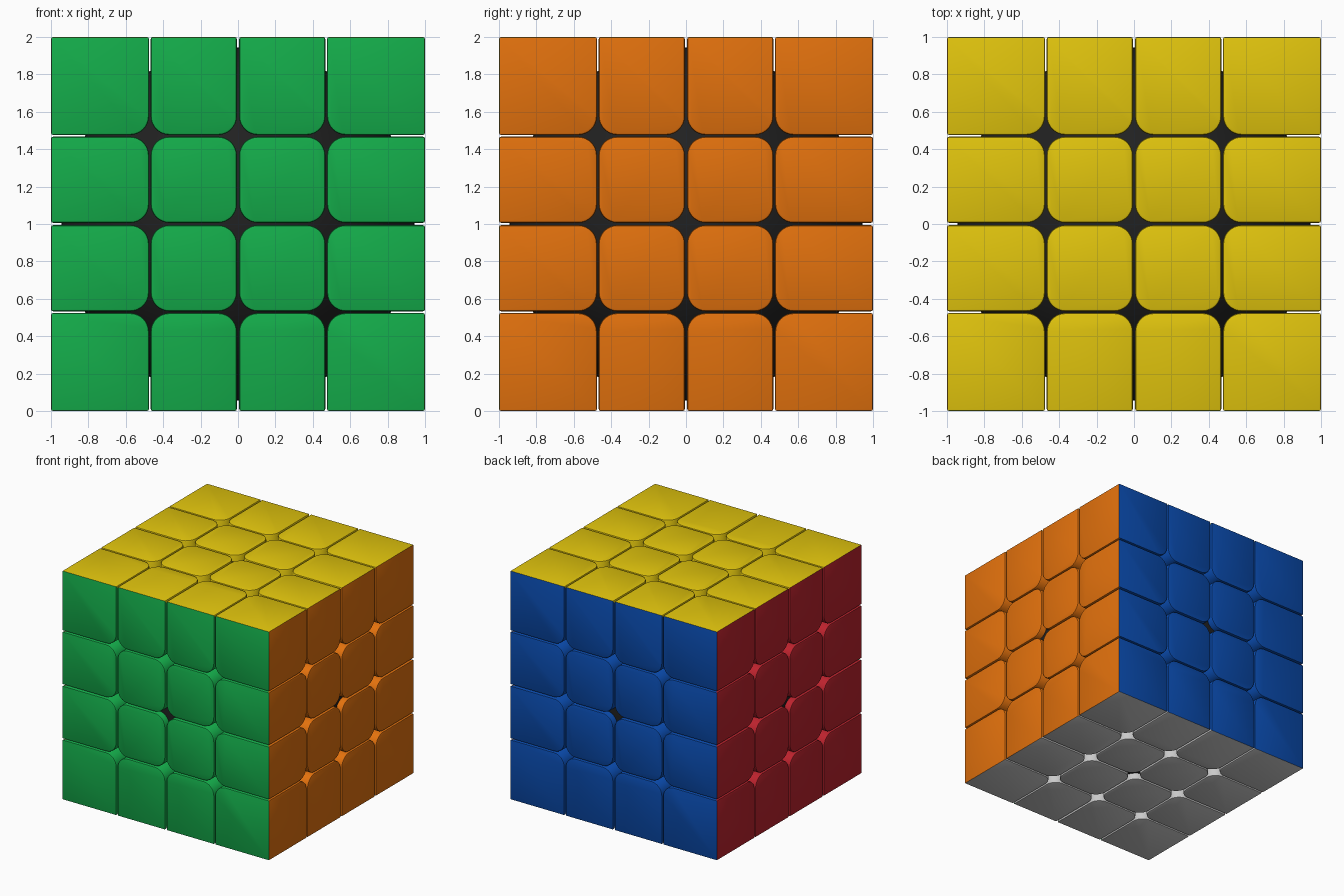
import bpy, bmesh, math
from mathutils import Vector

if "Cube" in bpy.data.objects:
    bpy.data.objects.remove(bpy.data.objects["Cube"])

CENTRE = Vector((0, 0, 1))
SPANS = [(-1.0, -0.476), (-0.467, -0.006), (0.006, 0.467), (0.476, 1.0)]
RADIUS, BEVEL, DEPTH = 0.10, 0.012, 0.40
# (depth, inset of inner sides, inset of sides on the cube's edge, mitred at 45 degrees)
RINGS = [(0, BEVEL, BEVEL), (0.29 * BEVEL, 0.29 * BEVEL, 0.29 * BEVEL),
         (BEVEL, 0, BEVEL), (DEPTH, 0, DEPTH)]


def material(name, rgb):
    m = bpy.data.materials.new(name)
    m.diffuse_color = (*rgb, 1)
    m.use_nodes = True
    m.node_tree.nodes["Principled BSDF"].inputs["Base Color"].default_value = m.diffuse_color
    return m


def smooth(obj, angle):
    bpy.ops.object.select_all(action='DESELECT')
    obj.select_set(True)
    bpy.context.view_layer.objects.active = obj
    bpy.ops.object.shade_smooth_by_angle(angle=math.radians(angle))


def outline(i, j, inner, outer):
    """Tile outline: rounded corners only where two inner sides meet."""
    edge = [j == 0, i == 3, j == 3, i == 0]          # bottom, right, top, left
    b, r, t, l = [outer if e else inner for e in edge]
    x0, x1 = SPANS[i][0] + l, SPANS[i][1] - r
    y0, y1 = SPANS[j][0] + b, SPANS[j][1] - t
    corners = [(x0, y0, 1, 1), (x1, y0, -1, 1), (x1, y1, -1, -1), (x0, y1, 1, -1)]
    rad, pts = RADIUS - inner, []
    for k, (x, y, sx, sy) in enumerate(corners):
        if edge[k] or edge[k - 1]:
            pts.append((x, y))
            continue
        for s in range(9):
            a = math.pi + (k + s / 8) * math.pi / 2
            pts.append((x + sx * rad + rad * math.cos(a), y + sy * rad + rad * math.sin(a)))
    return pts


def face_tiles(name, n, u, rgb):
    n, u = Vector(n), Vector(u)
    v = n.cross(u)
    bm = bmesh.new()
    for i in range(4):
        for j in range(4):
            rings = [[bm.verts.new(CENTRE + u * x + v * y + n * (1 - d))
                      for x, y in outline(i, j, inner, outer)] for d, inner, outer in RINGS]
            bm.faces.new(rings[0])
            bm.faces.new(rings[-1][::-1])
            for a, b in zip(rings, rings[1:]):
                for k in range(len(a)):
                    bm.faces.new((a[k - 1], b[k - 1], b[k], a[k]))
    me = bpy.data.meshes.new(name)
    bm.to_mesh(me)
    bm.free()
    obj = bpy.data.objects.new(name, me)
    bpy.context.collection.objects.link(obj)
    me.materials.append(material(name + "_colour", rgb))
    smooth(obj, 40)


# Sixteen coloured tiles on each side of the cube
face_tiles("front_tiles", (0, -1, 0), (1, 0, 0), (0.007, 0.42, 0.07))
face_tiles("back_tiles", (0, 1, 0), (-1, 0, 0), (0.003, 0.07, 0.42))
face_tiles("right_tiles", (1, 0, 0), (0, 1, 0), (0.76, 0.165, 0.004))
face_tiles("left_tiles", (-1, 0, 0), (0, -1, 0), (0.50, 0.016, 0.026))
face_tiles("top_tiles", (0, 0, 1), (1, 0, 0), (0.76, 0.56, 0.004))
face_tiles("bottom_tiles", (0, 0, -1), (1, 0, 0), (0.8, 0.8, 0.8))

# Dark ball inside, seen through the star-shaped gaps
bpy.ops.mesh.primitive_uv_sphere_add(segments=64, ring_count=32, radius=0.945, location=CENTRE)
core = bpy.context.object
core.name = "inner_core"
core.data.materials.append(material("core_black", (0.015, 0.015, 0.015)))
smooth(core, 60)
